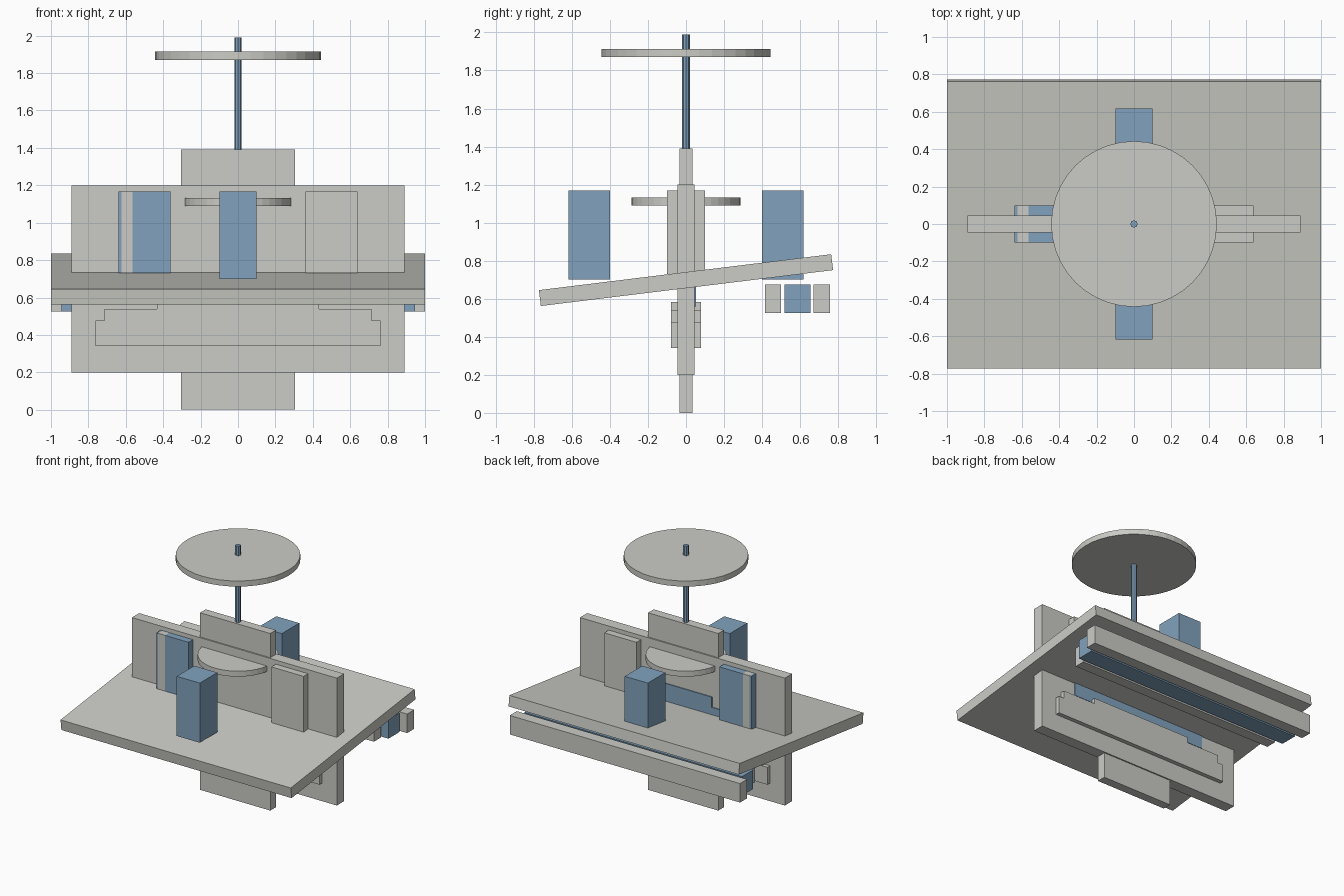
import bpy, bmesh, math

cube = bpy.data.objects.get("Cube")
if cube:
    bpy.data.objects.remove(cube, do_unlink=True)


def material(name, colour):
    m = bpy.data.materials.new(name)
    m.use_nodes = True
    m.diffuse_color = (*colour, 1)
    m.node_tree.nodes["Principled BSDF"].inputs["Base Color"].default_value = (*colour, 1)
    return m


GREY = material("warm grey", (0.6, 0.6, 0.565))
BLUE = material("steel blue", (0.22, 0.36, 0.51))


def finish(name, bm, mat):
    bmesh.ops.recalc_face_normals(bm, faces=bm.faces[:])
    mesh = bpy.data.meshes.new(name)
    bm.to_mesh(mesh)
    bm.free()
    mesh.materials.append(mat)
    obj = bpy.data.objects.new(name, mesh)
    bpy.context.collection.objects.link(obj)
    return obj


def box(name, mat, xs, ys, zs):
    """Box spanning the given (low, high) ranges."""
    bm = bmesh.new()
    bmesh.ops.create_cube(bm, size=1)
    for v in bm.verts:
        for i, (lo, hi) in enumerate((xs, ys, zs)):
            v.co[i] = hi if v.co[i] > 0 else lo
    return finish(name, bm, mat)


def disc(name, mat, radius, z0, z1, sides):
    bm = bmesh.new()
    bmesh.ops.create_cone(bm, cap_ends=True, segments=sides, radius1=radius,
                          radius2=radius, depth=z1 - z0)
    bmesh.ops.translate(bm, verts=bm.verts, vec=(0, 0, (z0 + z1) / 2))
    return finish(name, bm, mat)


def stepped(name, mat, half_profile, y0, y1):
    """Mirror an (x, z) half outline and extrude it along y."""
    outline = half_profile + [(-x, z) for x, z in reversed(half_profile)]
    bm = bmesh.new()
    face = bm.faces.new([bm.verts.new((x, y0, z)) for x, z in outline])
    new = bmesh.ops.extrude_face_region(bm, geom=[face])["geom"]
    verts = [g for g in new if isinstance(g, bmesh.types.BMVert)]
    bmesh.ops.translate(bm, verts=verts, vec=(0, y1 - y0, 0))
    return finish(name, bm, mat)


def sym(a):
    return (-a, a)


# Upright boards
box("main_board", GREY, sym(0.89), sym(0.045), (0.2, 1.2))
box("core_board", GREY, sym(0.305), sym(0.035), (0, 1.39))

# Tilted deck
deck = box("tilted_deck", GREY, sym(1), sym(0.774), sym(0.042))
deck.rotation_euler.x = math.radians(7)
deck.location.z = 0.698

# Mast and discs
disc("mast", BLUE, 0.02, 1.3, 1.99, 8)
disc("top_disc", GREY, 0.443, 1.87, 1.914, 40)
disc("middle_disc", GREY, 0.287, 1.09, 1.133, 40)

# Blocks at front and back
for name, s in (("front_block", -1), ("back_block", 1)):
    box(name, BLUE, sym(0.1), sorted((s * 0.4, s * 0.617)), (0.7, 1.168))

# Side blocks, one split by a grey band
SIDE_Z = (0.73, 1.168)
box("left_block", GREY, (0.36, 0.64), sym(0.1), SIDE_Z)
for name, mat, xs in (("right_block_outer", BLUE, (-0.64, -0.623)),
                      ("right_block_band", GREY, (-0.623, -0.563)),
                      ("right_block_inner", BLUE, (-0.563, -0.36))):
    box(name, mat, xs, sym(0.1), SIDE_Z)

# Rails below the back of the deck
for name, mat, half, ys in (("outer_rail", GREY, 1, (0.67, 0.758)),
                            ("middle_rail", BLUE, 0.945, (0.517, 0.655)),
                            ("inner_rail", GREY, 0.89, (0.415, 0.5))):
    box(name, mat, sym(half), ys, (0.525, 0.674))

# Stepped keel and the stepped panel on the back of the board
stepped("stepped_keel", GREY,
        [(0.762, 0.342), (0.762, 0.478), (0.715, 0.478), (0.715, 0.539),
         (0.432, 0.539), (0.432, 0.583)], -0.078, 0.078)
stepped("back_panel", BLUE,
        [(0.59, 0.56), (0.59, 0.805), (0.26, 0.805), (0.26, 0.885)], 0.03, 0.052)
